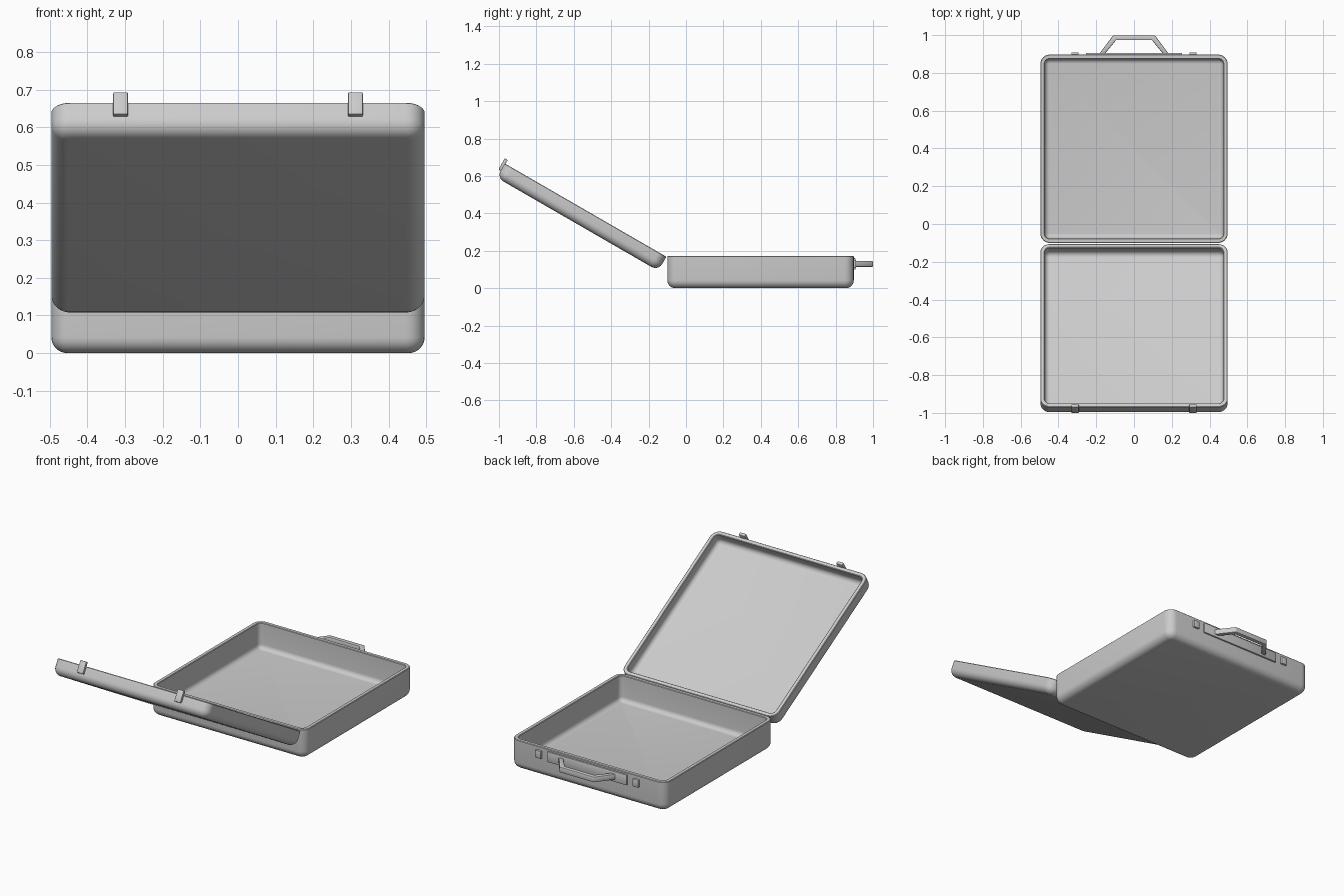
import bpy, bmesh, math
from mathutils import Matrix, Vector

if "Cube" in bpy.data.objects:
    bpy.data.objects.remove(bpy.data.objects["Cube"])

HALF_W, LENGTH, WALL = 0.496, 0.997, 0.023
CORNER, EDGE = 0.05, 0.042


def finish(name, bm, matrix=Matrix()):
    bmesh.ops.recalc_face_normals(bm, faces=bm.faces)
    me = bpy.data.meshes.new(name)
    bm.to_mesh(me)
    bm.free()
    ob = bpy.data.objects.new(name, me)
    bpy.context.collection.objects.link(ob)
    ob.matrix_world = matrix
    bpy.ops.object.select_all(action='DESELECT')
    ob.select_set(True)
    bpy.context.view_layer.objects.active = ob
    bpy.ops.object.shade_smooth_by_angle(angle=math.radians(35))
    return ob


def rounded_ring(bm, inset, z, seg=6):
    """Rounded rectangle loop, shrunk by inset, centred on the origin."""
    r = max(CORNER - inset, 0.002)
    hx, hy = HALF_W - inset - r, LENGTH / 2 - inset - r
    ring = []
    for k, (sx, sy) in enumerate([(1, 1), (-1, 1), (-1, -1), (1, -1)]):
        for i in range(seg + 1):
            a = math.pi / 2 * (k + i / seg)
            ring.append(bm.verts.new((sx * hx + r * math.cos(a),
                                      sy * hy + r * math.sin(a), z)))
    return ring


def fillet(inset, bottom, r, seg=6):
    """Profile points curving from a wall into a floor."""
    return [(inset + r * (1 - math.cos(a)), bottom + r * (1 - math.sin(a)))
            for a in (math.pi / 2 * i / seg for i in range(seg + 1))]


def tray(name, depth, matrix):
    """Hollow rounded half of the case; rim at z = 0, open upward."""
    bm = bmesh.new()
    outer = [(0, -0.003), (0.003, 0)]
    profile = fillet(0, -depth, EDGE)[::-1] + outer
    profile += [(WALL - 0.003, 0), (WALL, -0.003)]
    profile += fillet(WALL, -depth + WALL, 0.026)
    rings = [rounded_ring(bm, i, z) for i, z in profile]
    n = len(rings[0])
    for a, b in zip(rings, rings[1:]):
        for i in range(n):
            j = (i + 1) % n
            bm.faces.new((a[i], a[j], b[j], b[i]))
    bm.faces.new(rings[0])
    bm.faces.new(rings[-1])
    return finish(name, bm, matrix)


def box(name, lo, hi, bevel=0.004, matrix=Matrix()):
    lo, hi = Vector(lo), Vector(hi)
    bm = bmesh.new()
    bmesh.ops.create_cube(bm, size=1, matrix=Matrix.Translation((lo + hi) / 2)
                          @ Matrix.Diagonal((*(hi - lo), 1)))
    bmesh.ops.bevel(bm, geom=bm.edges[:], offset=bevel, segments=2,
                    profile=0.5, affect='EDGES')
    return finish(name, bm, matrix)


# Two halves: flat base and lid tilted open about the hinge line
BASE_TOP = 0.172
tray("case_base", BASE_TOP, Matrix.Translation((0, -0.1 + LENGTH / 2, BASE_TOP)))
hinge = (Matrix.Translation((0, -0.105, 0.168))
         @ Matrix.Rotation(math.radians(-30), 4, 'X'))
tray("case_lid", 0.087, hinge @ Matrix.Translation((0, -LENGTH / 2, 0)))

# Latches on the lid and matching catches on the base
for side, s in (("left", -1), ("right", 1)):
    x = s * 0.312
    box("lid_latch_" + side, (x - 0.02, -1.011, -0.044),
        (x + 0.02, -0.993, 0.024), 0.004, hinge)
    box("base_catch_" + side, (x - 0.019, 0.89, 0.107), (x + 0.019, 0.909, 0.151))

# Handle plate
box("handle_plate", (-0.255, 0.89, 0.1), (0.255, 0.906, 0.16), 0.003)

# Trapezoid carrying handle
half = [(0.185, 0.9), (0.11, 0.999), (0.094, 0.974), (0.155, 0.9)]
bm = bmesh.new()
quads = [half, [(-x, y) for x, y in half],
         [half[1], (-half[1][0], half[1][1]), (-half[2][0], half[2][1]), half[2]]]
for (a, b, c, d) in quads[:2]:
    bm.faces.new([bm.verts.new((x, y, 0.114)) for x, y in (a, b, c, d)])
bm.faces.new([bm.verts.new((x, y, 0.114)) for x, y in quads[2]])
bmesh.ops.remove_doubles(bm, verts=bm.verts, dist=1e-5)
bmesh.ops.recalc_face_normals(bm, faces=bm.faces)
ext = bmesh.ops.extrude_face_region(bm, geom=bm.faces[:], use_keep_orig=True)
for v in ext["geom"]:
    if isinstance(v, bmesh.types.BMVert):
        v.co.z += 0.032
bmesh.ops.recalc_face_normals(bm, faces=bm.faces)
sharp = [e for e in bm.edges if len(e.link_faces) == 2 and e.calc_face_angle() > 0.2]
bmesh.ops.bevel(bm, geom=sharp, offset=0.004, segments=2, profile=0.5, affect='EDGES')
finish("handle", bm)
